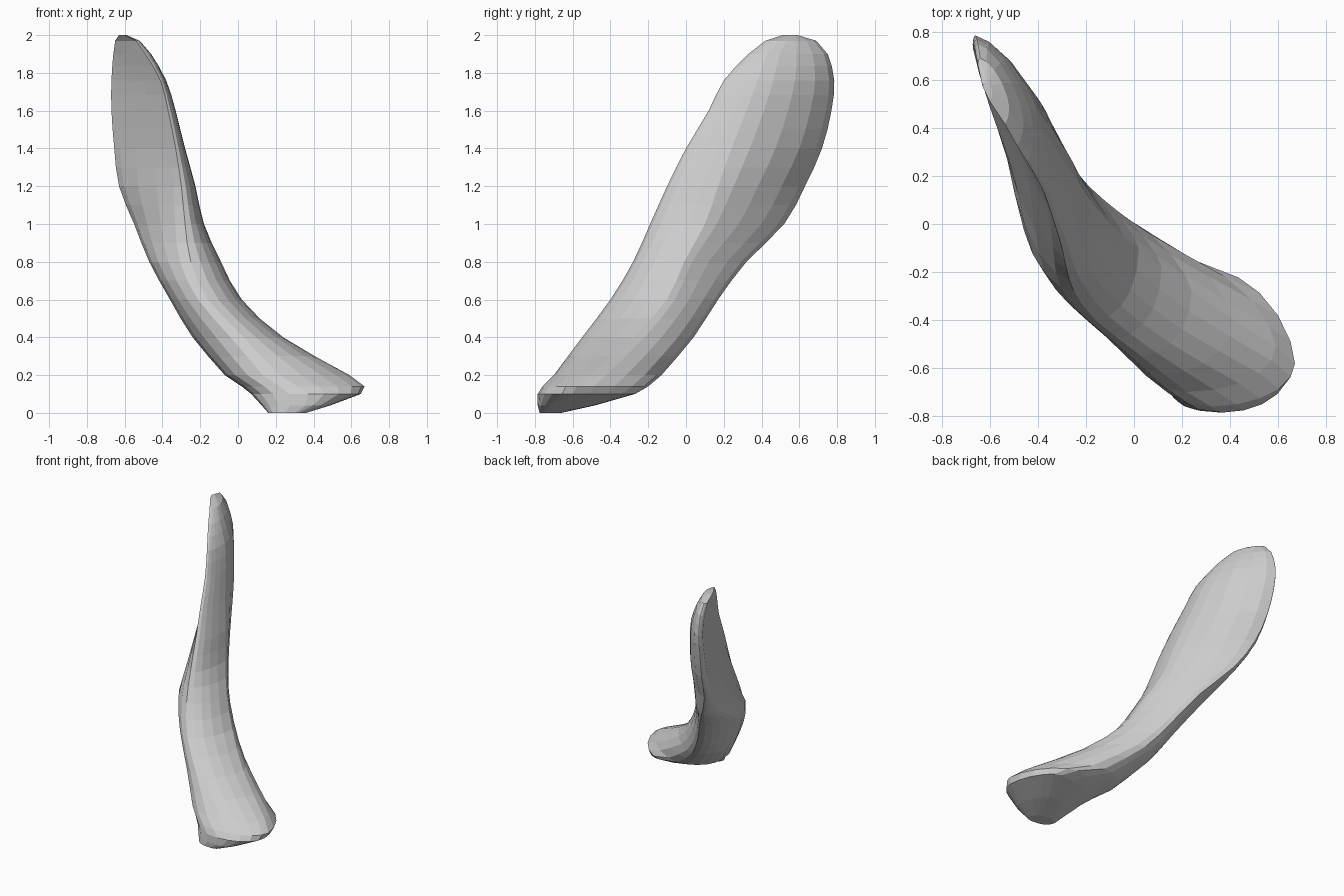
import bpy, bmesh, math

if "Cube" in bpy.data.objects:
    bpy.data.objects.remove(bpy.data.objects["Cube"])

# Horizontal slices: height, then the back-, right-, front- and left-most points (x, y)
SLICES = [
    (0.00, (.27, -.66), (.36, -.75), (.30, -.775), (.16, -.68)),
    (0.04, (.35, -.48), (.49, -.69), (.36, -.785), (.125, -.62)),
    (0.10, (.45, -.27), (.65, -.60), (.37, -.785), (.07, -.50)),
    (0.14, (.36, -.20), (.67, -.58), (.32, -.76), (.02, -.44)),
    (0.20, (.16, -.13), (.59, -.51), (.22, -.70), (-.07, -.34)),
    (0.40, (-.08, .04), (.24, -.28), (.03, -.55), (-.24, -.18)),
    (0.60, (-.22, .17), (.02, -.10), (-.16, -.40), (-.36, -.10)),
    (0.80, (-.34, .32), (-.09, -.01), (-.25, -.28), (-.47, .06)),
    (1.00, (-.50, .52), (-.18, .10), (-.28, -.19), (-.55, .40)),
    (1.20, (-.60, .63), (-.225, .17), (-.30, -.10), (-.63, .58)),
    (1.40, (-.64, .72), (-.28, .24), (-.33, .00), (-.655, .67)),
    (1.60, (-.66, .77), (-.33, .32), (-.37, .12), (-.67, .73)),
    (1.76, (-.66, .785), (-.38, .38), (-.41, .20), (-.67, .75)),
    (1.90, (-.65, .75), (-.46, .43), (-.49, .33), (-.66, .71)),
    (1.97, (-.64, .69), (-.52, .49), (-.54, .42), (-.65, .66)),
    (2.00, (-.62, .59), (-.59, .56), (-.60, .51), (-.63, .57)),
]
STEPS = 5


def quarter(y_end, x_end, e):
    """Curve from a y-extreme to an x-extreme; e=1 is round, e=2 straight."""
    pts = []
    for i in range(STEPS + 1):
        t = math.pi / 2 * i / STEPS
        s, c = max(0, math.sin(t)) ** e, max(0, math.cos(t)) ** e
        pts.append((y_end[0] + (x_end[0] - y_end[0]) * s,
                    x_end[1] + (y_end[1] - x_end[1]) * c))
    return pts


def outline(z, back, right, front, left):
    # Convex outer face; inner face is round low down and flat on the upper blade
    bulge = max(1.35, 1.1 + .65 * min(1, z / .8) - .7 * max(0, z - .8)) if z > .8 \
        else 1.1 + .65 * z / .8
    flat = .85 + .3 * min(1, z / .4) + .85 * min(1, max(0, (z - .85) / .5))
    ring = (quarter(back, right, bulge)[:-1]
            + quarter(front, right, 1)[:0:-1]
            + quarter(front, left, flat)[:-1]
            + quarter(back, left, 1)[:0:-1])
    return [(x, y, z) for x, y in ring]


# Outlines with smooth in-between rings along the long bend
outlines = [outline(*s) for s in SLICES]
loft = []
for k, ring in enumerate(outlines):
    loft.append(ring)
    if 4 <= k <= 12:
        a, b, c, d = outlines[k - 1:k + 3]
        if k == 4:
            a = [tuple(2 * p - q for p, q in zip(v, w)) for v, w in zip(b, c)]
        loft.append([tuple((9 * (q + r) - p - s) / 16 for p, q, r, s in zip(*v))
                     for v in zip(a, b, c, d)])

# Curved blade lofted through the rings
bm = bmesh.new()
rings = [[bm.verts.new(p) for p in ring] for ring in loft]
for lo, hi in zip(rings, rings[1:]):
    n = len(lo)
    for i in range(n):
        j = (i + 1) % n
        bm.faces.new((lo[i], lo[j], hi[j], hi[i]))
bm.faces.new(rings[0])
bm.faces.new(rings[-1])
bmesh.ops.recalc_face_normals(bm, faces=bm.faces)
mesh = bpy.data.meshes.new("curved_blade")
bm.to_mesh(mesh)
bm.free()
blade = bpy.data.objects.new("curved_blade", mesh)
bpy.context.collection.objects.link(blade)
